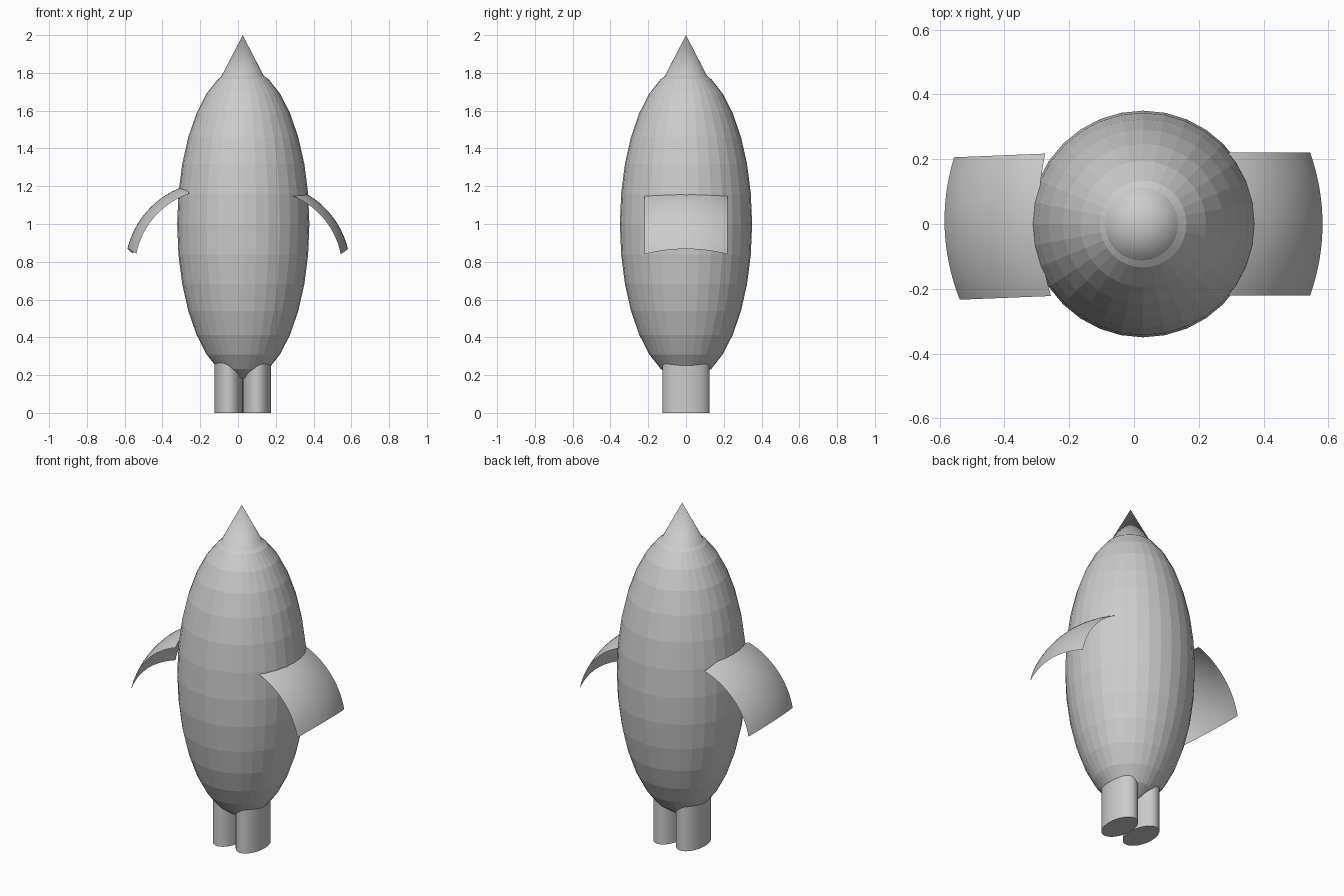
import bpy, bmesh
from math import radians, cos, sin

if "Cube" in bpy.data.objects:
    bpy.data.objects.remove(bpy.data.objects["Cube"])

CX = 0.025  # axis of the body, nose and legs


def smooth(obj):
    bpy.ops.object.select_all(action='DESELECT')
    obj.select_set(True)
    bpy.context.view_layer.objects.active = obj
    bpy.ops.object.shade_smooth_by_angle(angle=radians(35))


# Faceted egg-shaped body
bpy.ops.mesh.primitive_uv_sphere_add(segments=32, ring_count=16, radius=1,
                                     location=(CX + 0.003, 0, 1.0))
body = bpy.context.object
body.name = "body"
body.scale = (0.35, 0.35, 0.83)

# Pointed nose, base sunk into the body
bpy.ops.mesh.primitive_cone_add(vertices=32, radius1=0.15, radius2=0, depth=0.29,
                                location=(CX, 0, 1.855))
nose = bpy.context.object
nose.name = "nose_cone"
smooth(nose)

# Two oval legs side by side
for side, name in ((-1, "left_leg"), (1, "right_leg")):
    bpy.ops.mesh.primitive_cylinder_add(vertices=32, radius=1, depth=0.3,
                                        location=(CX + side * 0.075, 0, 0.15))
    leg = bpy.context.object
    leg.name = name
    leg.scale = (0.075, 0.125, 1)
    smooth(leg)


# Thin flippers: an arc swept downward, bowed across the width
def flipper(name, side):
    bm = bmesh.new()
    nu, nv = 16, 16
    half, radius = 0.22, 0.462
    grid = []
    for i in range(nu + 1):
        row = []
        for j in range(nv + 1):
            v = 2 * j / nv - 1
            start, end = 70 + 2 * v * v, 13.6 - 2.4 * v * v
            a = radians(start + (end - start) * i / nu)
            r = radius - 0.043 * v * v
            row.append(bm.verts.new((side * (0.133 + r * cos(a)), half * v,
                                     0.759 + r * sin(a))))
        grid.append(row)
    for i in range(nu):
        for j in range(nv):
            quad = (grid[i][j], grid[i + 1][j], grid[i + 1][j + 1], grid[i][j + 1])
            bm.faces.new(quad if side > 0 else quad[::-1])
    mesh = bpy.data.meshes.new(name)
    bm.to_mesh(mesh)
    bm.free()
    obj = bpy.data.objects.new(name, mesh)
    bpy.context.collection.objects.link(obj)
    smooth(obj)
    return obj


flipper("right_flipper", 1)
left = flipper("left_flipper", -1)
left.rotation_euler.z = radians(2.3)
left.location = (-0.003, 0.008, 0.003)
